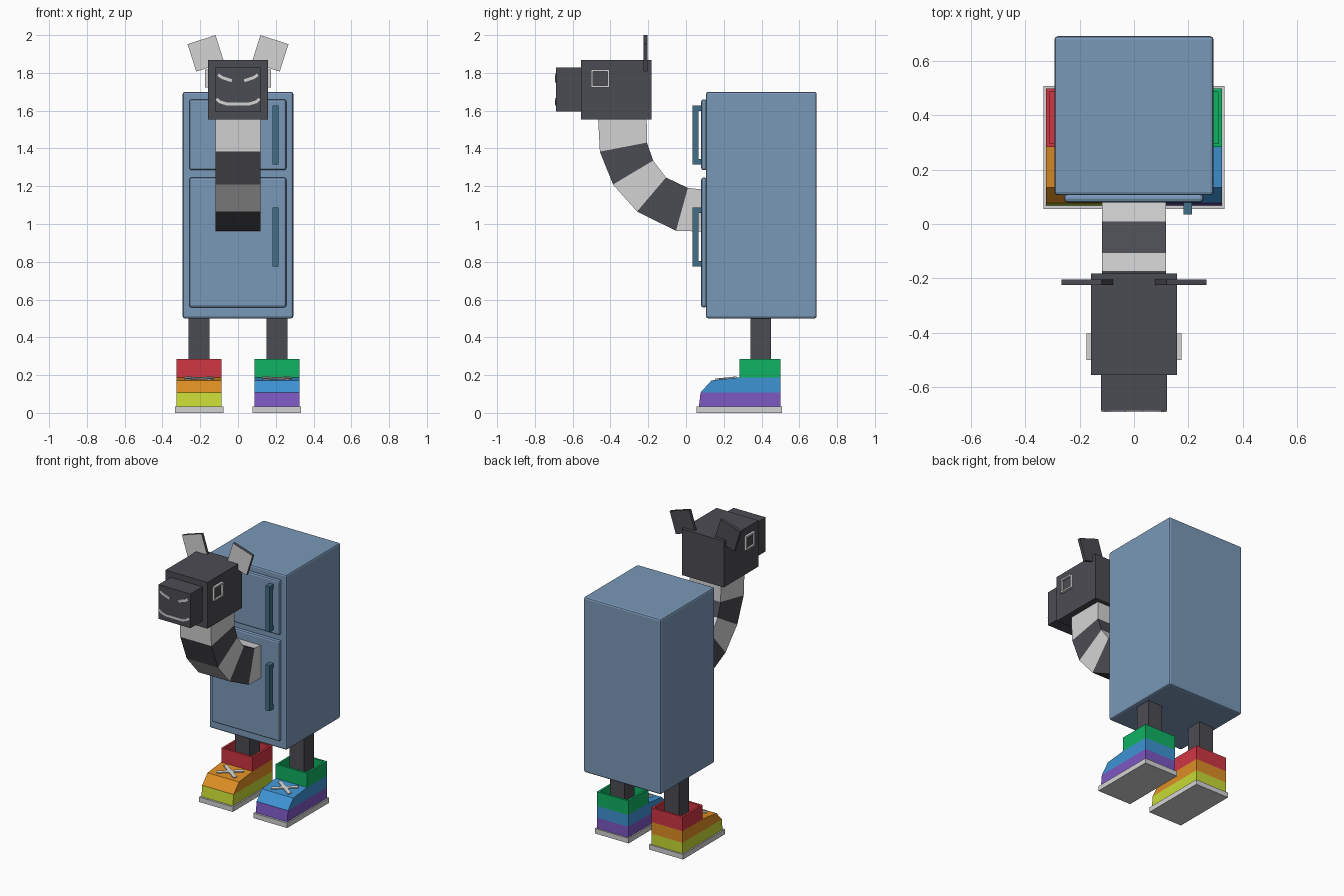
import bpy, bmesh, math
from mathutils import Vector

if "Cube" in bpy.data.objects:
    bpy.data.objects.remove(bpy.data.objects["Cube"])


def colour(name, r, g, b):
    lin = lambda c: c / 255 / 12.92 if c < 11 else ((c / 255 + 0.055) / 1.055) ** 2.4
    m = bpy.data.materials.new(name)
    m.diffuse_color = (lin(r), lin(g), lin(b), 1)
    m.use_nodes = True
    m.node_tree.nodes["Principled BSDF"].inputs["Base Color"].default_value = m.diffuse_color
    return m


STEEL = colour("steel blue", 122, 152, 184)
TEAL = colour("dark teal", 66, 112, 136)
LIGHT = colour("light grey", 212, 212, 212)
DARK = colour("charcoal", 75, 75, 83)
RED = colour("red", 208, 54, 68)
ORANGE = colour("orange", 222, 142, 36)
LIME = colour("lime", 200, 218, 52)
GREEN = colour("green", 16, 178, 98)
BLUE = colour("sky blue", 62, 148, 212)
PURPLE = colour("purple", 124, 88, 194)


def finish(name, bm, *mats):
    bmesh.ops.recalc_face_normals(bm, faces=bm.faces[:])
    me = bpy.data.meshes.new(name)
    bm.to_mesh(me)
    bm.free()
    for m in mats:
        me.materials.append(m)
    ob = bpy.data.objects.new(name, me)
    bpy.context.collection.objects.link(ob)
    return ob


def prism(pts, axis, lo, hi):
    """Extrude a 2D outline along x (outline in y,z) or y (outline in x,z)."""
    bm = bmesh.new()
    put = (lambda p, t: (t, p[0], p[1])) if axis == 'x' else (lambda p, t: (p[0], t, p[1]))
    a = [bm.verts.new(put(p, lo)) for p in pts]
    b = [bm.verts.new(put(p, hi)) for p in pts]
    bm.faces.new(a)
    bm.faces.new(b[::-1])
    for i in range(len(pts)):
        j = (i + 1) % len(pts)
        bm.faces.new((a[i], b[i], b[j], a[j]))
    bmesh.ops.recalc_face_normals(bm, faces=bm.faces[:])
    return bm


def box_mesh(x, y, z):
    return prism([(y[0], z[0]), (y[1], z[0]), (y[1], z[1]), (y[0], z[1])], 'x', *x)


def box(name, x, y, z, mat, bevel=0, segments=1):
    ob = finish(name, box_mesh(x, y, z), mat)
    if bevel:
        mod = ob.modifiers.new("bevel", 'BEVEL')
        mod.width, mod.segments = bevel, segments
    return ob


def strips(name, paths, width, normal, thick, mat):
    """Thin raised ribbons that follow point paths on a flat surface."""
    bm = bmesh.new()
    n = Vector(normal).normalized()
    for path in paths:
        path = [Vector(p) for p in path]
        rows = []
        for i, p in enumerate(path):
            d = path[min(i + 1, len(path) - 1)] - path[max(i - 1, 0)]
            s = d.cross(n).normalized() * width / 2
            rows.append([bm.verts.new(q) for q in (p - s, p + s, p + s + n * thick, p - s + n * thick)])
        for r, q in zip(rows, rows[1:]):
            for k in range(4):
                bm.faces.new((r[k], r[(k + 1) % 4], q[(k + 1) % 4], q[k]))
        bm.faces.new(rows[0])
        bm.faces.new(rows[-1][::-1])
    return finish(name, bm, mat)


# Fridge cabinet, doors and handles
box("cabinet", (-0.293, 0.293), (0.106, 0.692), (0.5, 1.7), STEEL, 0.012, 2)
for label, z0, z1, h0, h1 in (("upper", 1.285, 1.66, 1.315, 1.627), ("lower", 0.558, 1.246, 0.775, 1.087)):
    box(label + "_door", (-0.258, 0.256), (0.08, 0.11), (z0, z1), STEEL, 0.012, 2)
    outline = [(0.084, h0), (0.035, h0), (0.035, h1), (0.084, h1),
               (0.084, h1 - 0.03), (0.066, h1 - 0.03), (0.066, h0 + 0.03), (0.084, h0 + 0.03)]
    finish(label + "_handle", prism(outline, 'x', 0.183, 0.214), TEAL)

# Striped curved neck: outer and inner (y, z) of each ring
rings = [((-0.465, 1.555), (-0.208, 1.555)), ((-0.456, 1.383), (-0.207, 1.431)),
         ((-0.386, 1.209), (-0.174, 1.336)), ((-0.259, 1.066), (-0.106, 1.246)),
         ((-0.053, 0.964), (0.01, 1.191)), ((0.085, 0.96), (0.085, 1.183))]
bm = bmesh.new()
loops = [[bm.verts.new((x, *p)) for x, p in ((-0.118, o), (0.118, o), (0.118, i), (-0.118, i))]
         for o, i in rings]
for n, (r, q) in enumerate(zip(loops, loops[1:])):
    for k in range(4):
        f = bm.faces.new((r[k], r[(k + 1) % 4], q[(k + 1) % 4], q[k]))
        f.material_index = n % 2
bm.faces.new(loops[0])
bm.faces.new(loops[-1][::-1])
finish("neck", bm, LIGHT, DARK)

# Head, snout and painted face
box("head", (-0.159, 0.159), (-0.557, -0.182), (1.552, 1.868), DARK)
box("snout", (-0.121, 0.121), (-0.688, -0.55), (1.595, 1.829), DARK)
fy = -0.687
strips("brows", [[(s * 0.105, fy, 1.79), (s * 0.085, fy, 1.776), (s * 0.033, fy, 1.758)] for s in (-1, 1)],
       0.016, (0, -1, 0), 0.006, LIGHT)
strips("mouth", [[(x, fy, z) for x, z in ((-0.114, 1.662), (-0.095, 1.646), (-0.06, 1.636),
                                          (0.06, 1.636), (0.095, 1.646), (0.114, 1.662))]],
       0.016, (0, -1, 0), 0.006, LIGHT)

for s, side in ((-1, "left"), (1, "right")):
    # Ear: tilted slab with a light front
    bm = prism([(s * x, z) for x, z in ((0.267, 1.952), (0.119, 2.0), (0.073, 1.855), (0.221, 1.807))],
               'y', -0.225, -0.205)
    for f in bm.faces:
        f.material_index = int(f.normal.y < -0.9)
    finish(side + "_ear", bm, DARK, LIGHT)

    # Eye: light frame around a sunken dark square
    bm = box_mesh(sorted((s * 0.155, s * 0.175)), (-0.502, -0.404), (1.722, 1.818))
    front = [f for f in bm.faces if f.normal.x * s > 0.9]
    bmesh.ops.inset_region(bm, faces=front, thickness=0.015)
    ext = bmesh.ops.extrude_discrete_faces(bm, faces=front)["faces"]
    bmesh.ops.translate(bm, verts=ext[0].verts[:], vec=(-s * 0.012, 0, 0))
    ext[0].material_index = 1
    finish(side + "_eye", bm, LIGHT, DARK)

    # Leg and shoe sole
    cx = s * 0.206
    box(side + "_leg", (cx - 0.055, cx + 0.055), (0.341, 0.451), (0.18, 0.51), DARK)
    box(side + "_sole", (cx - 0.128, cx + 0.128), (0.055, 0.509), (0.0, 0.034), LIGHT)

    # Shoe upper: side profile cut into three bands, with a hollow collar
    prof = [(0.068, 0.03), (0.077, 0.108), (0.135, 0.172), (0.283, 0.188),
            (0.283, 0.285), (0.5, 0.285), (0.5, 0.03)]
    bm = prism(prof, 'x', cx - 0.119, cx + 0.119)
    for z in (0.108, 0.188):
        bmesh.ops.bisect_plane(bm, geom=bm.verts[:] + bm.edges[:] + bm.faces[:], dist=1e-5,
                               plane_co=(0, 0, z), plane_no=(0, 0, 1))
    top = [f for f in bm.faces if f.calc_center_median().z > 0.284]
    bmesh.ops.inset_region(bm, faces=top, thickness=0.02)
    ext = bmesh.ops.extrude_discrete_faces(bm, faces=top)["faces"]
    bmesh.ops.translate(bm, verts=ext[0].verts[:], vec=(0, 0, -0.094))
    for f in bm.faces:
        z = f.calc_center_median().z
        f.material_index = 0 if z < 0.107 else 1 if z < 0.1875 else 2
    finish(side + "_shoe", bm, *((LIME, ORANGE, RED) if s < 0 else (PURPLE, BLUE, GREEN)))

    # Crossed laces on the sloping toe
    slope = lambda y: 0.172 + (y - 0.135) * 0.016 / 0.148
    strips(side + "_laces", [[(cx - d * 0.07, 0.165, slope(0.165)), (cx + d * 0.07, 0.258, slope(0.258))]
                             for d in (-1, 1)], 0.024, (0, -0.016, 0.148), 0.007, LIGHT)
